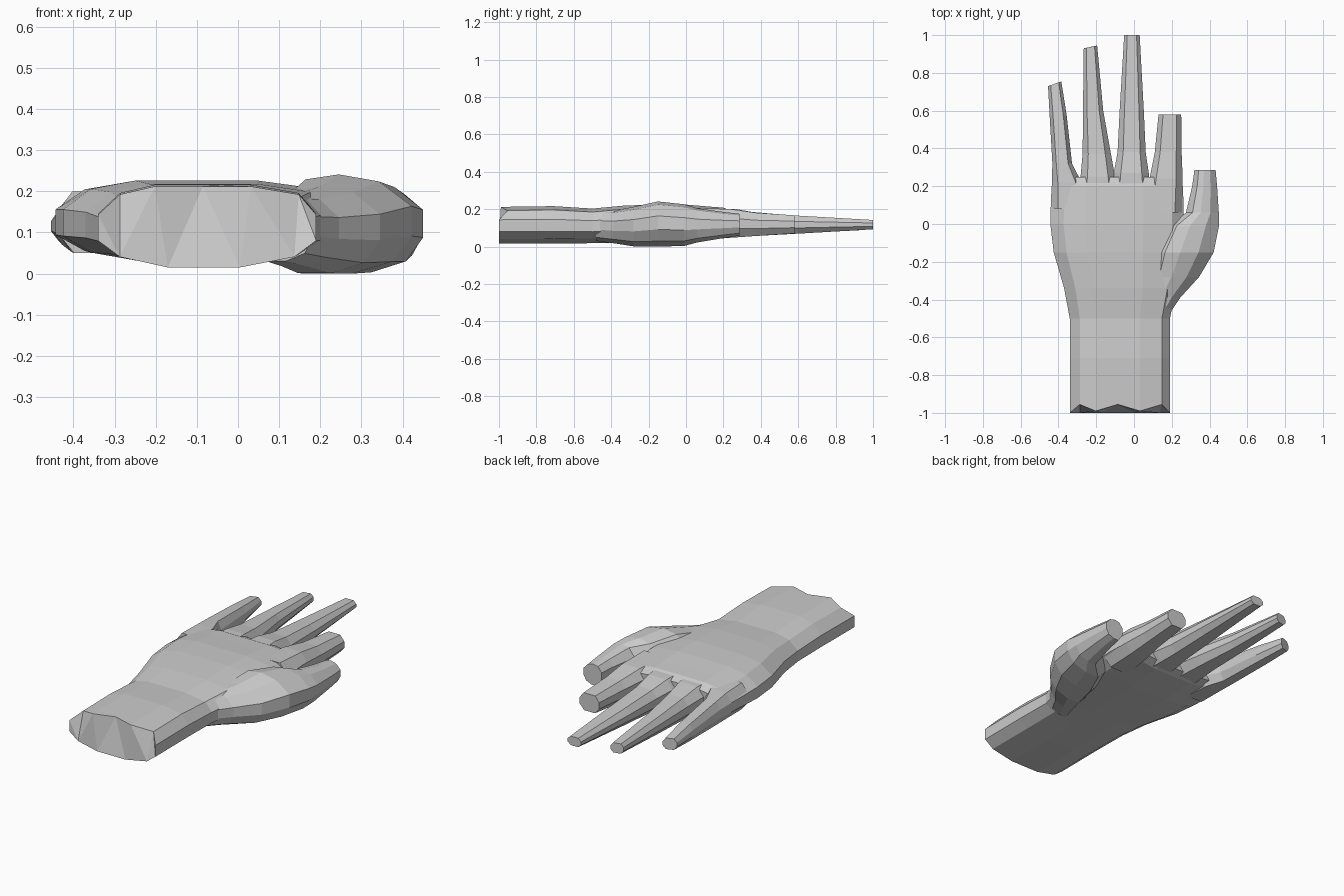
import bpy, bmesh

# Cross-sections as fractions of width/height, counter-clockwise
FINGER = [(0, .32), (.22, 0), (.78, 0), (1, .32), (1, .68), (.8, 1), (.2, 1), (0, .68)]
THUMB = [(0, .35), (.25, 0), (.55, 0), (.85, .12), (1, .38), (1, .68), (.75, .93), (.45, 1), (.2, .95), (0, .7)]
PALM = [(0, .33), (.1, .13), (.32, 0), (.65, 0), (.9, .13), (1, .33),
        (1, .65), (.92, .9), (.7, 1), (.48, 1), (.26, 1), (.1, .9), (0, .65)]


def loft(name, profile, sections, start=None, tilt=0.0):
    """Skin a profile through sections (y, x0, x1, z0, z1)."""
    bm = bmesh.new()
    rings = []
    for k, (y, x0, x1, z0, z1) in enumerate(sections):
        ring = []
        for i, (u, v) in enumerate(profile):
            dy = start[i] if start and k == 0 else 0.0
            if k == len(sections) - 1:
                dy += tilt * (u - 1)
            ring.append(bm.verts.new((x0 + u * (x1 - x0), y + dy, z0 + v * (z1 - z0))))
        rings.append(ring)
    n = len(profile)
    for a, b in zip(rings, rings[1:]):
        for i in range(n):
            j = (i + 1) % n
            bm.faces.new((a[i], a[j], b[j], b[i]))
    bm.faces.new(rings[0][::-1])
    bm.faces.new(rings[-1])
    bmesh.ops.triangulate(bm, faces=[f for f in bm.faces if len(f.verts) > 4])
    bmesh.ops.recalc_face_normals(bm, faces=bm.faces)
    me = bpy.data.meshes.new(name)
    bm.to_mesh(me)
    bm.free()
    ob = bpy.data.objects.new(name, me)
    bpy.context.collection.objects.link(ob)
    return ob


# Forearm, wrist and palm, with a ragged cut at the arm end
cut = [0, 0, 0, 0, 0, 0, 0, .045, .01, .045, .01, .045, 0]
hand = loft("hand", PALM, [
    (-1.0, -.34, .19, .015, .212),
    (-.71, -.34, .19, .015, .216),
    (-.5, -.34, .19, .018, .203),
    (-.34, -.37, .225, .022, .218),
    (-.15, -.425, .25, .025, .226),
    (0, -.443, .26, .03, .224),
    (.12, -.44, .262, .038, .214),
    (.2, -.436, .258, .043, .208),
    (.25, -.40, .22, .06, .188),
], start=cut)

# Fingers and thumb
digits = [
    loft("little_finger", FINGER, [
        (.08, -.438, -.26, .05, .2), (.22, -.435, -.277, .05, .196), (.32, -.432, -.328, .056, .188),
        (.58, -.447, -.357, .07, .165), (.755, -.455, -.385, .084, .146)], tilt=.025),
    loft("ring_finger", FINGER, [
        (.08, -.31, -.08, .046, .205), (.25, -.283, -.1, .05, .2), (.37, -.272, -.122, .057, .182),
        (.6, -.27, -.163, .07, .165), (.945, -.266, -.195, .088, .143)], tilt=.015),
    loft("middle_finger", FINGER, [
        (.08, -.13, .1, .045, .206), (.27, -.107, .078, .05, .2), (.38, -.087, .062, .057, .18),
        (.6, -.076, .052, .069, .165), (1.0, -.052, .03, .092, .142)]),
    loft("index_finger", FINGER, [
        (.06, .05, .258, .045, .206), (.24, .082, .258, .047, .2), (.38, .11, .252, .057, .18),
        (.58, .13, .25, .07, .167)]),
    loft("thumb", THUMB, [
        (-.48, .03, .185, .03, .19), (-.39, .06, .245, .018, .192), (-.28, .08, .345, .001, .212),
        (-.15, .1, .422, 0, .241), (-.01, .17, .45, .003, .226), (.06, .275, .449, .022, .205),
        (.2, .308, .44, .045, .185), (.287, .32, .432, .058, .175)]),
]

# Weld all digits into one continuous skin
for d in digits:
    m = hand.modifiers.new(d.name, 'BOOLEAN')
    m.operation = 'UNION'
    m.solver = 'EXACT'
    m.object = d
bpy.context.view_layer.update()
dg = bpy.context.evaluated_depsgraph_get()
skin = bpy.data.meshes.new_from_object(hand.evaluated_get(dg))
hand.modifiers.clear()
hand.data = skin
for d in digits:
    bpy.data.objects.remove(d, do_unlink=True)
